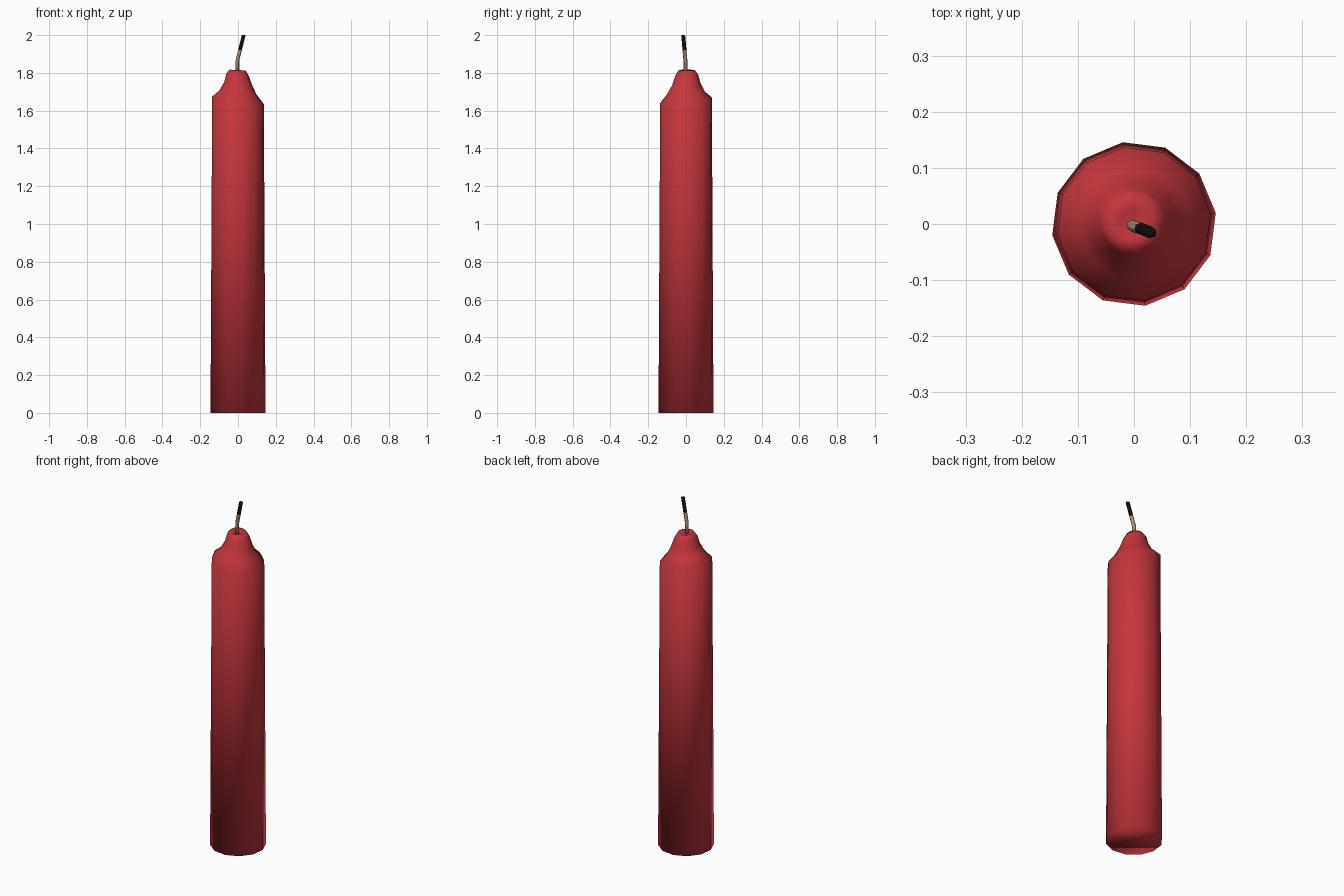
import bpy, bmesh, math
from mathutils import Vector

if "Cube" in bpy.data.objects:
    bpy.data.objects.remove(bpy.data.objects["Cube"])


def material(name, rgb):
    m = bpy.data.materials.new(name)
    m.diffuse_color = (*rgb, 1)
    m.use_nodes = True
    m.node_tree.nodes["Principled BSDF"].inputs["Base Color"].default_value = m.diffuse_color
    return m


def ring(bm, centre, radius, sides, phase=0.0, slope=(0, 0)):
    """Ring of vertices whose height can tilt with x and y."""
    out = []
    for i in range(sides):
        a = phase + 2 * math.pi * i / sides
        x, y = radius * math.cos(a), radius * math.sin(a)
        z = centre[2] + slope[0] * x + slope[1] * y
        out.append(bm.verts.new((centre[0] + x, centre[1] + y, z)))
    return out


def skin(bm, rings):
    """Bridge successive rings with quads."""
    n = len(rings[0])
    faces = []
    for a, b in zip(rings, rings[1:]):
        for i in range(n):
            j = (i + 1) % n
            faces.append(bm.faces.new((a[i], a[j], b[j], b[i])))
    return faces


def finish(bm, name, mats):
    for f in bm.faces:
        f.smooth = True
    bm.normal_update()
    me = bpy.data.meshes.new(name)
    bm.to_mesh(me)
    bm.free()
    for m in mats:
        me.materials.append(m)
    ob = bpy.data.objects.new(name, me)
    bpy.context.collection.objects.link(ob)
    return ob


red = material("red wax", (0.56, 0.036, 0.046))
tan = material("wick tan", (0.42, 0.27, 0.19))
black = material("burnt black", (0.004, 0.004, 0.004))

# Wax body: 12-sided taper, uneven melted shoulder, dished top
# (radius, height, x slope, y slope, centre x, centre y)
profile = [
    (0.147, 0.0, 0, 0, 0, 0),
    (0.138, 1.655, -0.16, 0.09, 0, 0),
    (0.100, 1.695, -0.12, 0.05, 0, 0),
    (0.075, 1.742, -0.15, 0.05, 0.002, 0.002),
    (0.060, 1.790, -0.12, 0.03, -0.002, 0.004),
    (0.043, 1.815, -0.05, 0.0, -0.003, 0.004),
    (0.024, 1.807, 0, 0, -0.003, 0.0),
]
bm = bmesh.new()
rings = [ring(bm, (cx, cy, z), r, 12, math.radians(7.8), (sx, sy))
         for r, z, sx, sy, cx, cy in profile]
skin(bm, rings)
bm.faces.new(list(reversed(rings[0])))
bm.faces.new(rings[-1])
finish(bm, "wax_body", [red])

# Wick: bent six-sided cord with a burnt upper end
path = [(-0.003, -0.003, 1.79), (-0.003, -0.003, 1.865),
        (0.004, -0.006, 1.895), (0.011, -0.008, 1.922),
        (0.030, -0.015, 2.0)]
bm = bmesh.new()
rings = [ring(bm, p, 0.0105, 6, math.radians(20)) for p in path]
skin(bm, rings)
bm.faces.new(list(reversed(rings[0])))
bm.faces.new(rings[-1])
for f in bm.faces:
    f.material_index = 1 if f.calc_center_median().z > 1.922 else 0
finish(bm, "wick", [tan, black])
